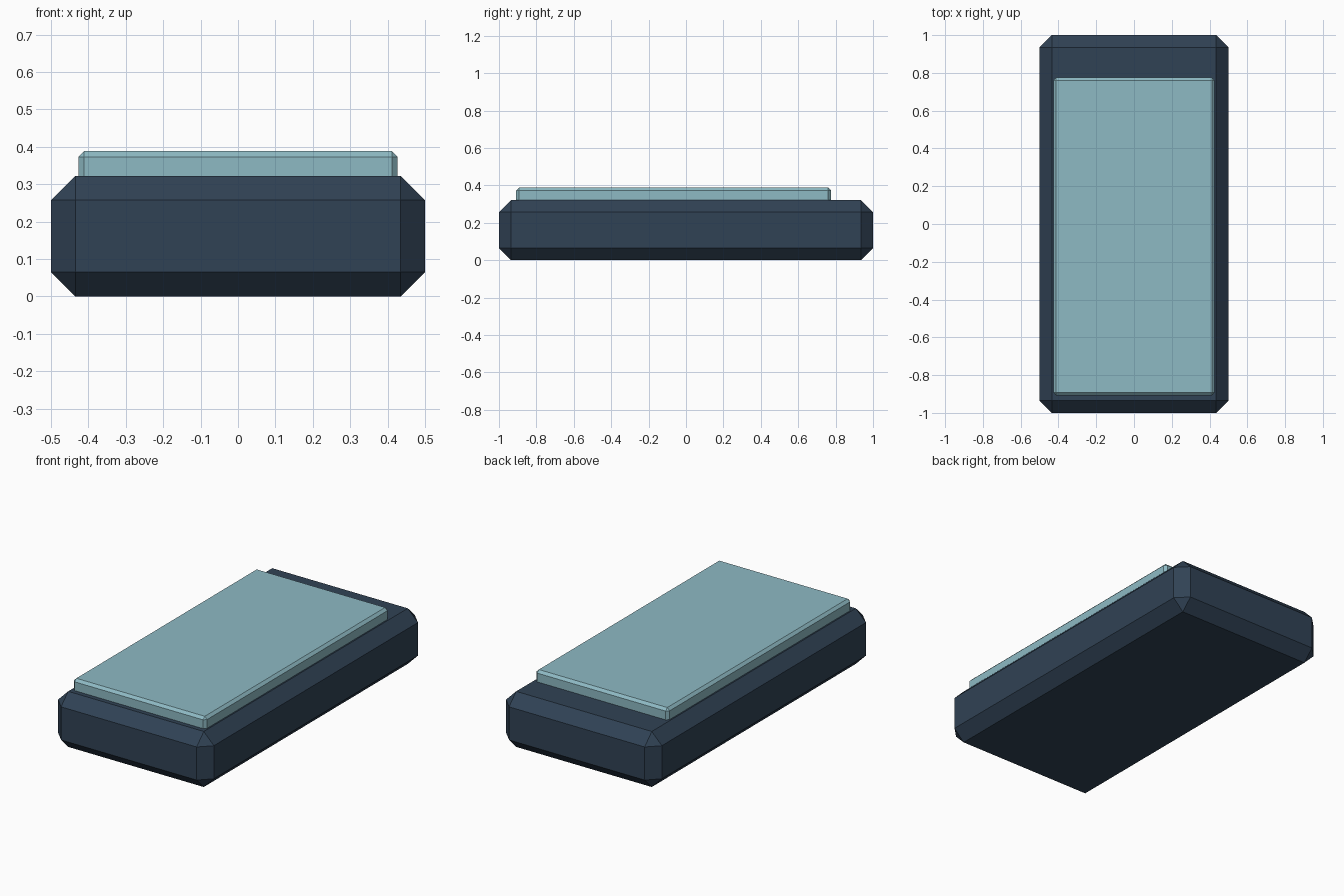
import bpy
import bmesh
from mathutils import Vector

if "Cube" in bpy.data.objects:
    bpy.data.objects.remove(bpy.data.objects["Cube"])


def material(name, rgb):
    m = bpy.data.materials.new(name)
    m.diffuse_color = (*rgb, 1.0)
    m.use_nodes = True
    m.node_tree.nodes["Principled BSDF"].inputs["Base Color"].default_value = m.diffuse_color
    return m


def chamfered_box(name, low, high, chamfer, mat):
    """Box between two corners with every edge cut by a flat chamfer."""
    low, high = Vector(low), Vector(high)
    bm = bmesh.new()
    bmesh.ops.create_cube(bm, size=1.0)
    bmesh.ops.scale(bm, vec=high - low, verts=bm.verts)
    bmesh.ops.bevel(bm, geom=bm.edges[:], offset=chamfer, segments=1,
                    profile=0.5, affect='EDGES')
    mesh = bpy.data.meshes.new(name)
    bm.to_mesh(mesh)
    bm.free()
    mesh.materials.append(mat)
    obj = bpy.data.objects.new(name, mesh)
    obj.location = (low + high) / 2
    bpy.context.collection.objects.link(obj)
    return obj


navy = material("dark navy", (0.0296, 0.0545, 0.0900))
teal = material("pale teal", (0.270, 0.490, 0.550))

# Thick base slab
chamfered_box("base", (-0.5, -1.0, 0.0), (0.5, 1.0, 0.322), 0.065, navy)

# Thin raised panel, set toward the front and sunk slightly into the base
chamfered_box("top_panel", (-0.427, -0.908, 0.302), (0.427, 0.775, 0.388), 0.015, teal)
